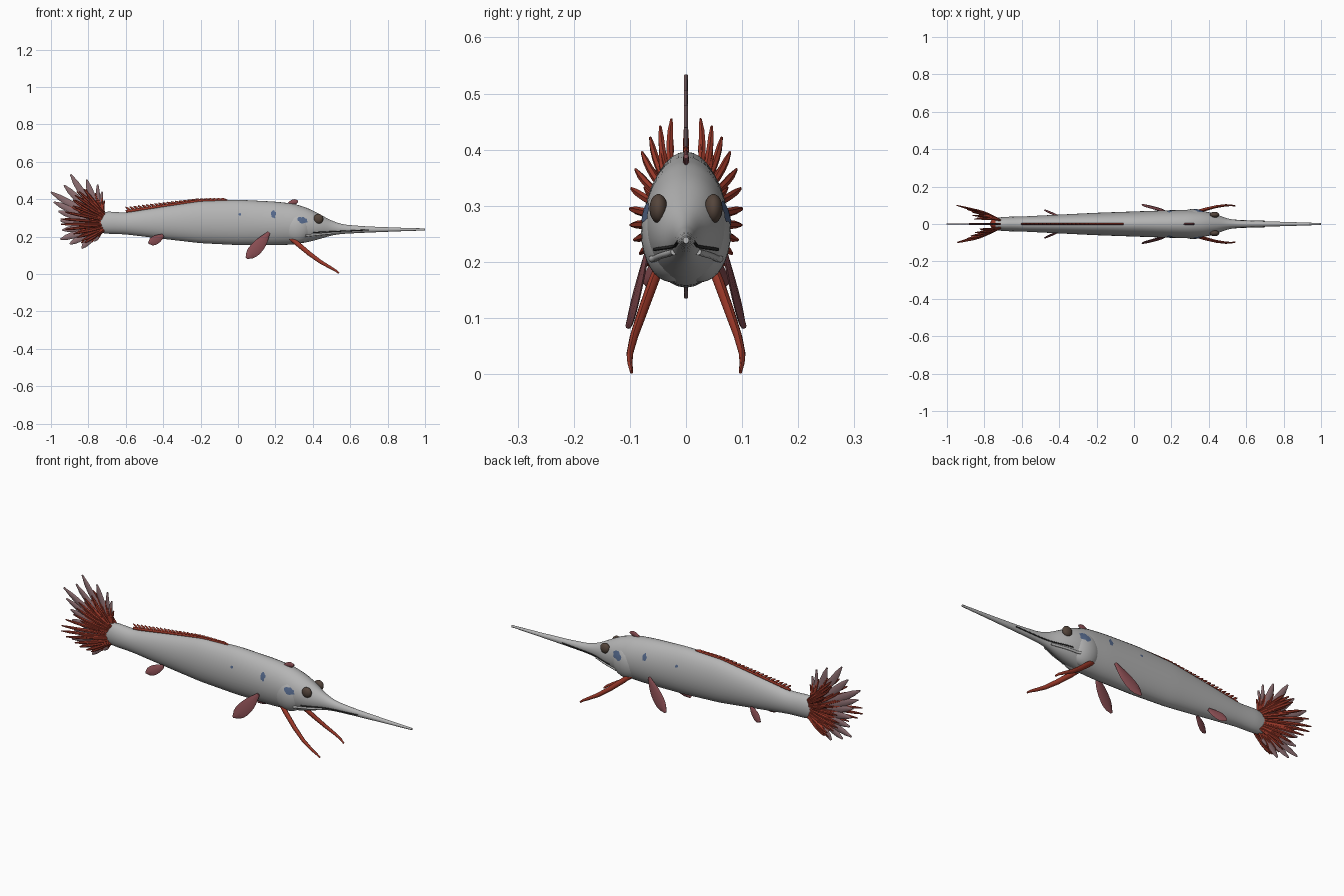
import bpy, bmesh, math, random
from mathutils import Vector

random.seed(4)
if "Cube" in bpy.data.objects:
    bpy.data.objects.remove(bpy.data.objects["Cube"], do_unlink=True)


def material(name, rgb):
    m = bpy.data.materials.new(name)
    m.use_nodes = True
    m.diffuse_color = (*rgb, 1)
    m.node_tree.nodes["Principled BSDF"].inputs["Base Color"].default_value = (*rgb, 1)
    return m


GREY = material("silver grey", (0.46, 0.46, 0.46))
RED = material("rust red", (0.33, 0.04, 0.022))
PINK = material("dusky pink", (0.25, 0.075, 0.085))
MAUVE = material("pale mauve", (0.27, 0.16, 0.17))
BROWN = material("eye brown", (0.09, 0.06, 0.045))
BLUE = material("slate blue", (0.09, 0.14, 0.26))
DARK = material("mouth dark", (0.03, 0.03, 0.03))


def finish(name, bm, mat, angle=50):
    bmesh.ops.recalc_face_normals(bm, faces=bm.faces)
    me = bpy.data.meshes.new(name)
    bm.to_mesh(me)
    bm.free()
    me.materials.append(mat)
    ob = bpy.data.objects.new(name, me)
    bpy.context.collection.objects.link(ob)
    bpy.ops.object.select_all(action="DESELECT")
    ob.select_set(True)
    bpy.context.view_layer.objects.active = ob
    bpy.ops.object.shade_smooth_by_angle(angle=math.radians(angle))
    return ob


def skin(bm, rings):
    loops = [[bm.verts.new(p) for p in ring] for ring in rings]
    n = len(loops[0])
    for a, b in zip(loops, loops[1:]):
        for i in range(n):
            bm.faces.new((a[i], a[(i + 1) % n], b[(i + 1) % n], b[i]))
    bm.faces.new(loops[0])
    bm.faces.new(loops[-1])


def blade(bm, path, widths, thick, normal, n=8):
    """Tapered blade along a path; thick is a ratio of width, or absolute if a tuple."""
    path = [Vector(p) for p in path]
    rings = []
    for i, p in enumerate(path):
        d = (path[min(i + 1, len(path) - 1)] - path[max(i - 1, 0)]).normalized()
        side = d.cross(Vector(normal)).normalized()
        up = side.cross(d)
        t = min(thick[0], widths[i]) if isinstance(thick, tuple) else widths[i] * thick
        rings.append([p + side * widths[i] * math.cos(k * math.tau / n)
                      + up * t * math.sin(k * math.tau / n) for k in range(n)])
    skin(bm, rings)


def bow(a, b, sag, steps=6):
    a, b = Vector(a), Vector(b)
    return [a.lerp(b, i / steps) + Vector(sag) * math.sin(math.pi * i / steps)
            for i in range(steps + 1)]


# Body profile: x, underside, back, half width
PROFILE = [(-.74, .222, .325, .03), (-.71, .216, .335, .038), (-.6, .212, .328, .04),
           (-.4, .188, .36, .05), (-.2, .165, .39, .06), (0, .155, .397, .067),
           (.2, .154, .387, .074), (.3, .158, .376, .075), (.38, .172, .35, .068),
           (.44, .188, .318, .053), (.5, .207, .285, .028), (.56, .215, .265, .02),
           (.68, .221, .255, .015), (.85, .228, .248, .01), (1, .233, .244, .005)]


def linear(x):
    x = min(max(x, PROFILE[0][0]), 1)
    for a, b in zip(PROFILE, PROFILE[1:]):
        if x <= b[0]:
            t = (x - a[0]) / (b[0] - a[0])
            return Vector([a[k] + (b[k] - a[k]) * t for k in (1, 2, 3)])


def section(x):
    return sum((linear(x + k * .012) for k in (-2, -1, 0, 1, 2)), Vector()) / 5


GILL = Vector((.315, .026, .252))
GILL_R = Vector((.085, .054, .088))


def surface(x, z):
    """Half width of the skin at a side position, including the gill cover."""
    lo, hi, w = section(x)
    y = w * math.sqrt(max(0, 1 - ((z - (lo + hi) / 2) / ((hi - lo) / 2)) ** 2))
    g = 1 - ((x - GILL.x) / GILL_R.x) ** 2 - ((z - GILL.z) / GILL_R.z) ** 2
    return max(y, GILL.y + GILL_R.y * math.sqrt(g)) if g > 0 else y


bm = bmesh.new()
rings = []
for i in range(101):
    x = -.74 + 1.74 * i / 100
    lo, hi, w = section(x)
    rings.append([(x, w * math.cos(k * math.tau / 32),
                   (lo + hi) / 2 + (hi - lo) / 2 * math.sin(k * math.tau / 32)) for k in range(32)])
skin(bm, rings)
finish("body", bm, GREY)


def ellipsoid(name, center, radii, mat):
    bm = bmesh.new()
    bmesh.ops.create_uvsphere(bm, u_segments=28, v_segments=16, radius=1)
    bmesh.ops.scale(bm, vec=radii, verts=bm.verts)
    bmesh.ops.translate(bm, vec=center, verts=bm.verts)
    finish(name, bm, mat)


def patch(name, s, cx, cz, rx, rz, mat):
    """Thin ragged spot that follows the skin."""
    bm = bmesh.new()
    rows = [[bm.verts.new((cx, s * (surface(cx, cz) + .002), cz))]]
    for f in (.5, 1):
        row = []
        for k in range(14):
            r = f * random.uniform(.65, 1.1)
            x, z = cx + r * rx * math.cos(k * math.tau / 14), cz + r * rz * math.sin(k * math.tau / 14)
            row.append(bm.verts.new((x, s * (surface(x, z) + .002), z)))
        rows.append(row)
    for k in range(14):
        j = (k + 1) % 14
        bm.faces.new((rows[0][0], rows[1][k], rows[1][j]))
        bm.faces.new((rows[1][k], rows[2][k], rows[2][j], rows[1][j]))
    finish(name, bm, mat)


for s, label in ((1, "left"), (-1, "right")):
    # Head details
    ellipsoid(f"{label}_gill_cover", (GILL.x, s * GILL.y, GILL.z), GILL_R, GREY)
    ellipsoid(f"{label}_eye", (.43, s * .049, .295), (.026, .016, .026), BROWN)
    patch(f"{label}_cheek_spot", s, .345, .287, .03, .022, BLUE)
    patch(f"{label}_shoulder_spot", s, .19, .32, .014, .022, BLUE)
    patch(f"{label}_side_spot", s, .01, .32, .008, .008, BLUE)

    # Mouth line and jaw fold
    for part, a, b, r, mat in (("mouth", (.4, .222), (.7, .236), .003, DARK),
                               ("jaw_fold", (.36, .205), (.5, .218), .006, GREY)):
        bm = bmesh.new()
        pts = []
        for i in range(17):
            x, z = a[0] + (b[0] - a[0]) * i / 16, a[1] + (b[1] - a[1]) * i / 16
            pts.append((x, s * surface(x, z), z))
        blade(bm, pts, [r] * 17, 1.0, (0, 0, 1))
        finish(f"{label}_{part}", bm, mat)

    # Chin barbel
    bm = bmesh.new()
    blade(bm, [(.28, s * .046, .195), (.32, s * .06, .16), (.38, s * .078, .11), (.44, s * .093, .066),
               (.49, s * .1, .037), (.52, s * .1, .02), (.54, s * .097, .004)],
          [.012, .013, .012, .01, .008, .006, .004], .75, (0, 1, 0))
    finish(f"{label}_barbel", bm, RED)

    # Paired fins
    bm = bmesh.new()
    blade(bm, bow((.165, s * .068, .222), (.045, s * .103, .085), (.004, 0, -.004), 8),
          [.008, .016, .024, .03, .033, .034, .032, .024, .006], (.005,), (0, 1, 0))
    finish(f"{label}_pectoral_fin", bm, PINK)
    bm = bmesh.new()
    blade(bm, bow((-.4, s * .04, .207), (-.478, s * .075, .165), (0, 0, -.003)),
          [.008, .016, .021, .024, .024, .019, .005], (.004,), (0, 1, 0))
    finish(f"{label}_pelvic_fin", bm, PINK)

    # Outward tail quills, long outer row and short inner row
    bm = bmesh.new()
    for count, reach in ((13, 1), (9, .72)):
        for i in range(count):
            phi = math.radians(-72 + 147 * i / (count - 1))
            base = Vector((-.715, s * .02, .277 + .045 * math.sin(phi)))
            tip = Vector((-.95 + .12 * abs(math.sin(phi)) + random.uniform(-.02, .02),
                          s * .1 * math.cos(phi),
                          .29 + (.17 if phi > 0 else .13) * math.sin(phi)))
            blade(bm, bow(base, base.lerp(tip, reach), (0, s * .006, 0)),
                  [.006, .007, .007, .008, .008, .007, .003], .8, (0, 1, 0), 6)
    finish(f"{label}_tail_quills", bm, RED)

# Central tail fan: broad blades with red ribs
TIPS = [(-.725, .44), (-.75, .48), (-.81, .505), (-.895, .532), (-.93, .475), (-1, .438), (-.985, .385),
        (-.96, .335), (-.95, .285), (-.94, .235), (-.95, .185), (-.9, .16), (-.835, .137), (-.77, .175)]
fan, ribs = bmesh.new(), bmesh.new()
for i, (x, z) in enumerate(TIPS):
    base = Vector((-.715, 0, .315 - .08 * i / (len(TIPS) - 1)))
    tip = Vector((x, 0, z))
    wide = .011 if i < 2 else .018
    blade(fan, bow(base, tip, (-.012, 0, 0)),
          [.006, .008, wide * .75, wide, wide, wide * .8, .004], (.004,), (0, 1, 0))
    for turn in (-.06, .06):
        end = base.lerp(tip, .62) + Vector((z - base.z, 0, base.x - x)) * turn
        blade(ribs, bow(base, end, (-.008, 0, 0)),
              [.007, .008, .008, .008, .007, .006, .003], .9, (0, 1, 0), 6)
finish("tail_fan", fan, MAUVE)
finish("tail_ribs", ribs, RED)
ellipsoid("tail_root", (-.735, 0, .275), (.035, .03, .052), RED)

# Dorsal fin: low ridge with swept back spines
bm = bmesh.new()
ridge = [-.6 + .53 * i / 24 for i in range(25)]
blade(bm, [(x, 0, section(x)[1] + .006 * (1 - i / 24)) for i, x in enumerate(ridge)],
      [.007] * 25, .8, (0, 1, 0))
for i, x in enumerate(ridge[1:]):
    z, lift = section(x)[1], .026 - .019 * i / 23
    blade(bm, bow((x + .012, 0, z - .004), (x - .024, 0, z + lift), (0, 0, .003), 3),
          [.007, .007, .006, .003], .7, (0, 1, 0), 6)
finish("dorsal_fin", bm, RED)

# Small crest behind the head
bm = bmesh.new()
blade(bm, bow((.265, 0, .372), (.322, 0, .388), (0, 0, .004)),
      [.006, .009, .012, .014, .014, .011, .004], (.005,), (0, 1, 0))
finish("nape_fin", bm, PINK)
